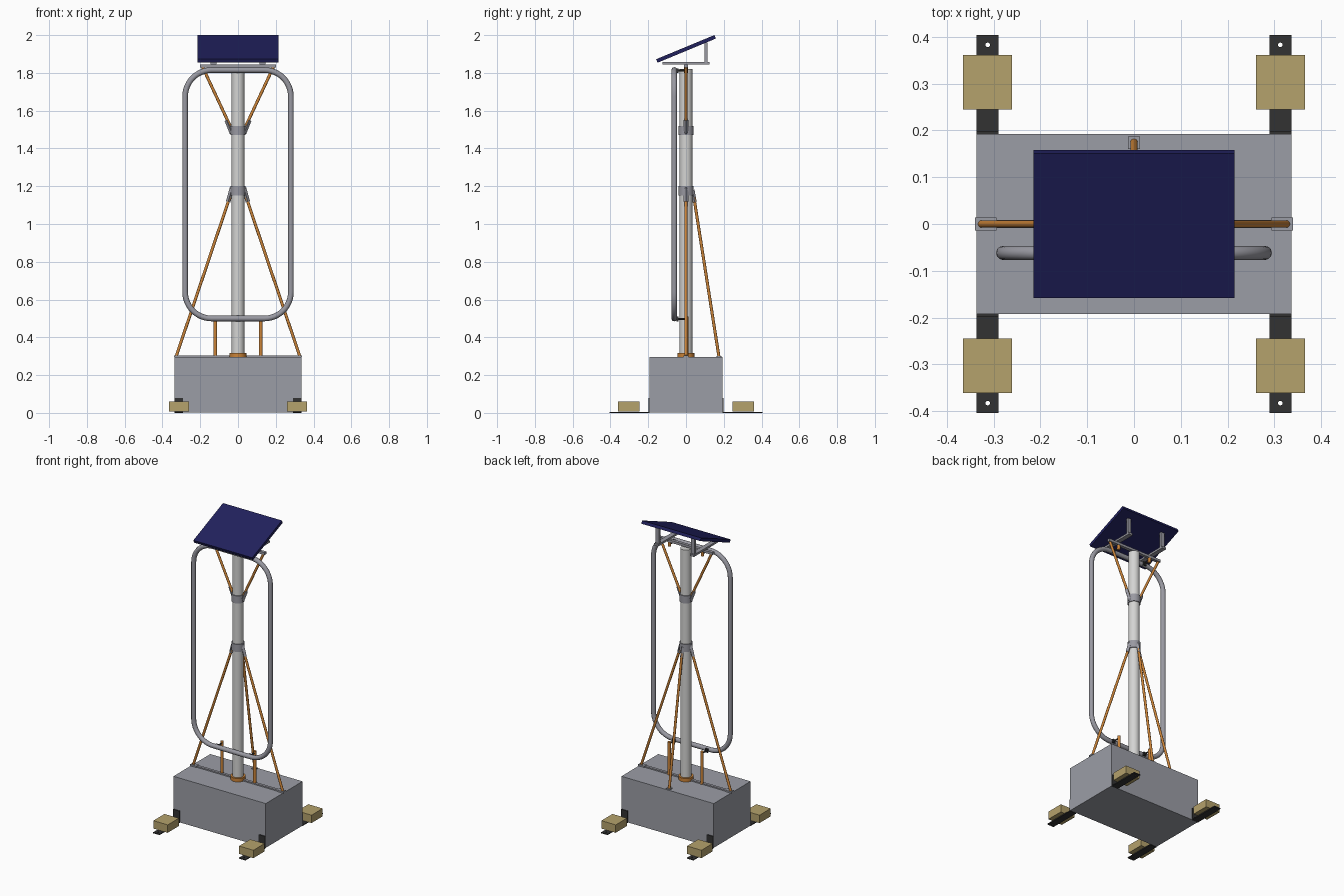
import bpy, bmesh, math
from mathutils import Vector

cube = bpy.data.objects.get("Cube")
if cube:
    bpy.data.objects.remove(cube, do_unlink=True)


def material(name, r, g, b):
    m = bpy.data.materials.new(name)
    m.use_nodes = True
    m.diffuse_color = (r, g, b, 1)
    bsdf = next(n for n in m.node_tree.nodes if n.type == 'BSDF_PRINCIPLED')
    bsdf.inputs["Base Color"].default_value = (r, g, b, 1)
    bsdf.inputs["Roughness"].default_value = 0.6
    return m


CONCRETE = material("concrete grey", 0.33, 0.34, 0.38)
STEEL = material("steel grey", 0.32, 0.32, 0.36)
MAST = material("pale mast", 0.66, 0.66, 0.65)
COPPER = material("copper orange", 0.60, 0.23, 0.04)
NAVY = material("panel navy", 0.015, 0.015, 0.11)
BLACK = material("black bracket", 0.032, 0.032, 0.032)
SAND = material("sand block", 0.46, 0.36, 0.15)


def finish(obj, name, mat, smooth=False):
    obj.name = name
    obj.data.materials.clear()
    obj.data.materials.append(mat)
    if smooth:
        bpy.ops.object.shade_smooth_by_angle(angle=math.radians(40))
    return obj


def box(name, center, size, mat, tilt=0):
    bpy.ops.mesh.primitive_cube_add(size=1, location=center, rotation=(tilt, 0, 0))
    obj = bpy.context.object
    obj.scale = size
    return finish(obj, name, mat)


def rod(name, a, b, radius, mat, sides=20):
    a, b = Vector(a), Vector(b)
    d = b - a
    bpy.ops.mesh.primitive_cylinder_add(vertices=sides, radius=radius, depth=d.length,
                                        location=(a + b) / 2)
    obj = bpy.context.object
    obj.rotation_euler = d.to_track_quat('Z', 'Y').to_euler()
    return finish(obj, name, mat, sides > 8)


def holed_plate(name, x0, x1, y0, y1, hole, radius, mat):
    # flat strip with one round bolt hole
    bm = bmesh.new()
    corners = [(x0, y0), (x1, y0), (x1, y1), (x0, y1)]
    turns = [math.tau * i / 16 for i in range(16)]
    circle = [(hole[0] + radius * math.cos(t), hole[1] + radius * math.sin(t)) for t in turns]
    for ring in (corners, circle):
        vs = [bm.verts.new((x, y, 0.003)) for x, y in ring]
        for i, v in enumerate(vs):
            bm.edges.new((v, vs[(i + 1) % len(vs)]))
    bmesh.ops.triangle_fill(bm, edges=bm.edges[:], use_beauty=True, normal=(0, 0, 1))
    mesh = bpy.data.meshes.new(name)
    bm.to_mesh(mesh)
    bm.free()
    obj = bpy.data.objects.new(name, mesh)
    bpy.context.collection.objects.link(obj)
    solid = obj.modifiers.new("thickness", 'SOLIDIFY')
    solid.thickness = 0.006
    solid.offset = 0
    return finish(obj, name, mat)


def rounded_loop(name, half_w, z0, z1, y, corner, radius, mat):
    # closed tube bent into a rounded rectangle
    points = []
    centers = [(half_w - corner, z1 - corner), (corner - half_w, z1 - corner),
               (corner - half_w, z0 + corner), (half_w - corner, z0 + corner)]
    for k, (cx, cz) in enumerate(centers):
        for i in range(13):
            t = math.pi / 2 * (k + i / 12)
            points.append((cx + corner * math.cos(t), y, cz + corner * math.sin(t), 1))
    curve = bpy.data.curves.new(name, 'CURVE')
    curve.dimensions = '3D'
    curve.bevel_depth = radius
    curve.bevel_resolution = 4
    spline = curve.splines.new('POLY')
    spline.points.add(len(points) - 1)
    for p, co in zip(spline.points, points):
        p.co = co
    spline.use_cyclic_u = True
    obj = bpy.data.objects.new(name, curve)
    bpy.context.collection.objects.link(obj)
    bpy.ops.object.select_all(action='DESELECT')
    obj.select_set(True)
    bpy.context.view_layer.objects.active = obj
    bpy.ops.object.convert(target='MESH')
    return finish(bpy.context.object, name, mat, True)


# Ballast base with a cross strip and strut pads
box("base_block", (0, 0, 0.149), (0.674, 0.384, 0.292), CONCRETE)
box("base_strip", (0, 0, 0.299), (0.66, 0.018, 0.008), STEEL)
box("rear_pad", (0, 0.174, 0.298), (0.026, 0.027, 0.006), CONCRETE)

# Corner feet: angle brackets weighted with blocks
for sx, side in ((-1, "right"), (1, "left")):
    for sy, end in ((-1, "front"), (1, "rear")):
        tag = f"{end}_{side}"
        xs = sorted((sx * 0.290, sx * 0.337))
        ys = sorted((sy * 0.192, sy * 0.404))
        holed_plate(f"foot_plate_{tag}", *xs, *ys, (sx * 0.313, sy * 0.383), 0.005, BLACK)
        box(f"foot_upright_{tag}", (sx * 0.3135, sy * 0.195, 0.04), (0.047, 0.006, 0.08), BLACK)
        box(f"foot_block_{tag}", (sx * 0.313, sy * 0.303, 0.033), (0.105, 0.116, 0.052), SAND)

# Mast, socket and clamp collars
rod("mast", (0, 0, 0.295), (0, 0, 1.82), 0.034, MAST, 40)
rod("mast_socket", (0, 0, 0.295), (0, 0, 0.318), 0.045, COPPER, 32)
rod("lower_collar", (0, 0, 1.15), (0, 0, 1.20), 0.039, STEEL, 40)
rod("upper_collar", (0, 0, 1.47), (0, 0, 1.52), 0.039, STEEL, 40)

# Struts, their lugs, and the short posts that hold the loop
rod("rear_strut", (0, 0.042, 1.14), (0, 0.174, 0.30), 0.008, COPPER)
rod("rear_lug", (0, 0.034, 1.18), (0, 0.046, 1.115), 0.011, STEEL, 4)
for sx, side in ((-1, "right"), (1, "left")):
    box(f"side_pad_{side}", (sx * 0.317, 0, 0.300), (0.046, 0.027, 0.010), CONCRETE)
    rod(f"lower_strut_{side}", (sx * 0.044, 0, 1.14), (sx * 0.326, 0, 0.303), 0.008, COPPER)
    rod(f"lower_lug_{side}", (sx * 0.032, 0, 1.19), (sx * 0.052, 0, 1.118), 0.012, STEEL, 4)
    rod(f"upper_strut_{side}", (sx * 0.042, 0, 1.52), (sx * 0.187, 0, 1.83), 0.008, COPPER)
    rod(f"upper_lug_{side}", (sx * 0.032, 0, 1.48), (sx * 0.060, 0, 1.55), 0.012, STEEL, 4)
    rod(f"lower_post_{side}", (sx * 0.12, 0.004, 0.295), (sx * 0.12, 0.004, 0.51), 0.010, COPPER)
    rod(f"upper_post_{side}", (sx * 0.12, 0, 1.80), (sx * 0.12, 0, 1.835), 0.010, COPPER)
    for z, level in ((0.497, "lower"), (1.812, "upper")):
        rod(f"{level}_clamp_{side}", (sx * 0.12, -0.062, z), (sx * 0.12, 0.008, z),
            0.005, BLACK, 12)
        box(f"{level}_clamp_pad_{side}", (sx * 0.12, -0.045, z), (0.02, 0.01, 0.024), BLACK)

# Tubular loop
rounded_loop("tube_loop", 0.28, 0.50, 1.815, -0.062, 0.14, 0.015, STEEL)

# Top bar and panel frame
box("top_bar", (0, 0, 1.837), (0.40, 0.020, 0.016), STEEL)
for sx, side in ((-1, "right"), (1, "left")):
    box(f"panel_rail_{side}", (sx * 0.13, 0, 1.852), (0.03, 0.25, 0.013), STEEL)
    box(f"panel_post_{side}", (sx * 0.13, 0.106, 1.908), (0.026, 0.015, 0.106), STEEL)

# Tilted panel
box("tilted_panel", (0, 0, 1.927), (0.43, 0.334, 0.020), NAVY, math.radians(22.5))
